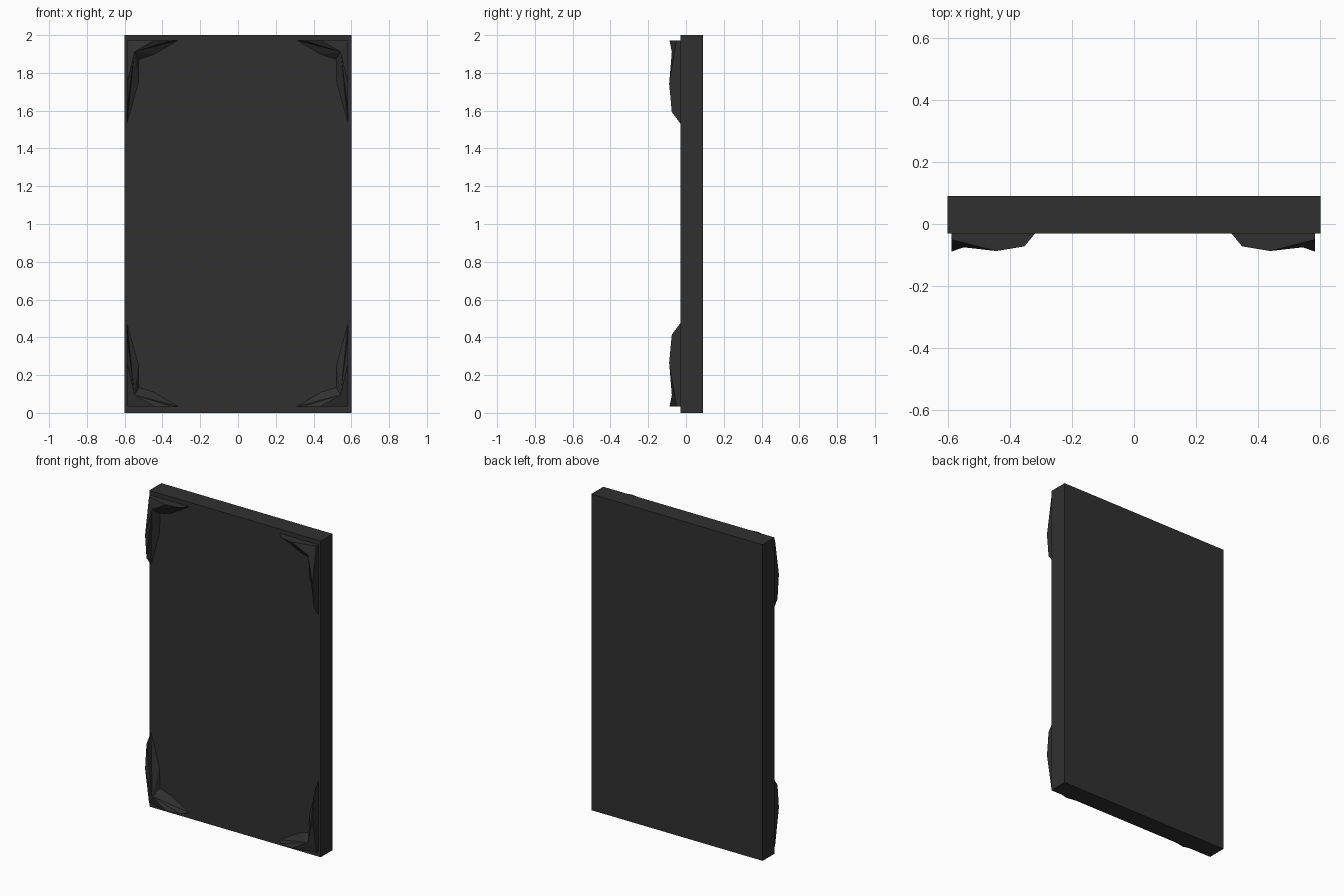
import bpy, bmesh

if "Cube" in bpy.data.objects:
    bpy.data.objects.remove(bpy.data.objects["Cube"])

charcoal = bpy.data.materials.new("charcoal")
charcoal.diffuse_color = (0.030, 0.030, 0.030, 1)
charcoal.use_nodes = True
charcoal.node_tree.nodes["Principled BSDF"].inputs["Base Color"].default_value = charcoal.diffuse_color
FRONT = -0.03


def finish(name, bm):
    bmesh.ops.recalc_face_normals(bm, faces=bm.faces)
    mesh = bpy.data.meshes.new(name)
    bm.to_mesh(mesh)
    bm.free()
    mesh.materials.append(charcoal)
    obj = bpy.data.objects.new(name, mesh)
    bpy.context.collection.objects.link(obj)
    return obj


# Flat slab
bm = bmesh.new()
bmesh.ops.create_cube(bm, size=1)
for v in bm.verts:
    v.co = (v.co.x * 1.2, 0.03 + v.co.y * 0.12, 1 + v.co.z * 2)
finish("panel", bm)

# Faceted corner guard: rim loop of (across, along, height), fanned to a peak
PEAK = (0.04, 0.06, 0.045)
RIM = [(0, 0, 0.02),
       (0.145, 0, 0.057), (0.235, 0, 0.042), (0.27, 0, 0),
       (0.14, 0.076, 0), (0.063, 0.10, 0), (0.06, 0.225, 0),
       (0, 0.44, 0), (0, 0.38, 0.045), (0, 0.23, 0.059)]


def corner_guard(name, x, z, sx, sz):
    bm = bmesh.new()

    def vert(p):
        return bm.verts.new((x + sx * p[0], FRONT - p[2], z + sz * p[1]))

    peak = vert(PEAK)
    rim = [vert(p) for p in RIM]
    for i in range(len(rim)):
        bm.faces.new((peak, rim[i], rim[(i + 1) % len(rim)]))
    # outer walls and back
    foot = vert((0, 0, 0))
    bm.faces.new((foot, *rim[:4]))
    bm.faces.new((foot, rim[7], rim[8], rim[9], rim[0]))
    bm.faces.new((foot, *rim[3:8]))
    finish(name, bm)


for side, x, sx in (("left", -0.588, 1), ("right", 0.583, -1)):
    for level, z, sz in (("lower", 0.035, 1), ("upper", 1.972, -1)):
        corner_guard(f"corner_guard_{level}_{side}", x, z, sx, sz)
